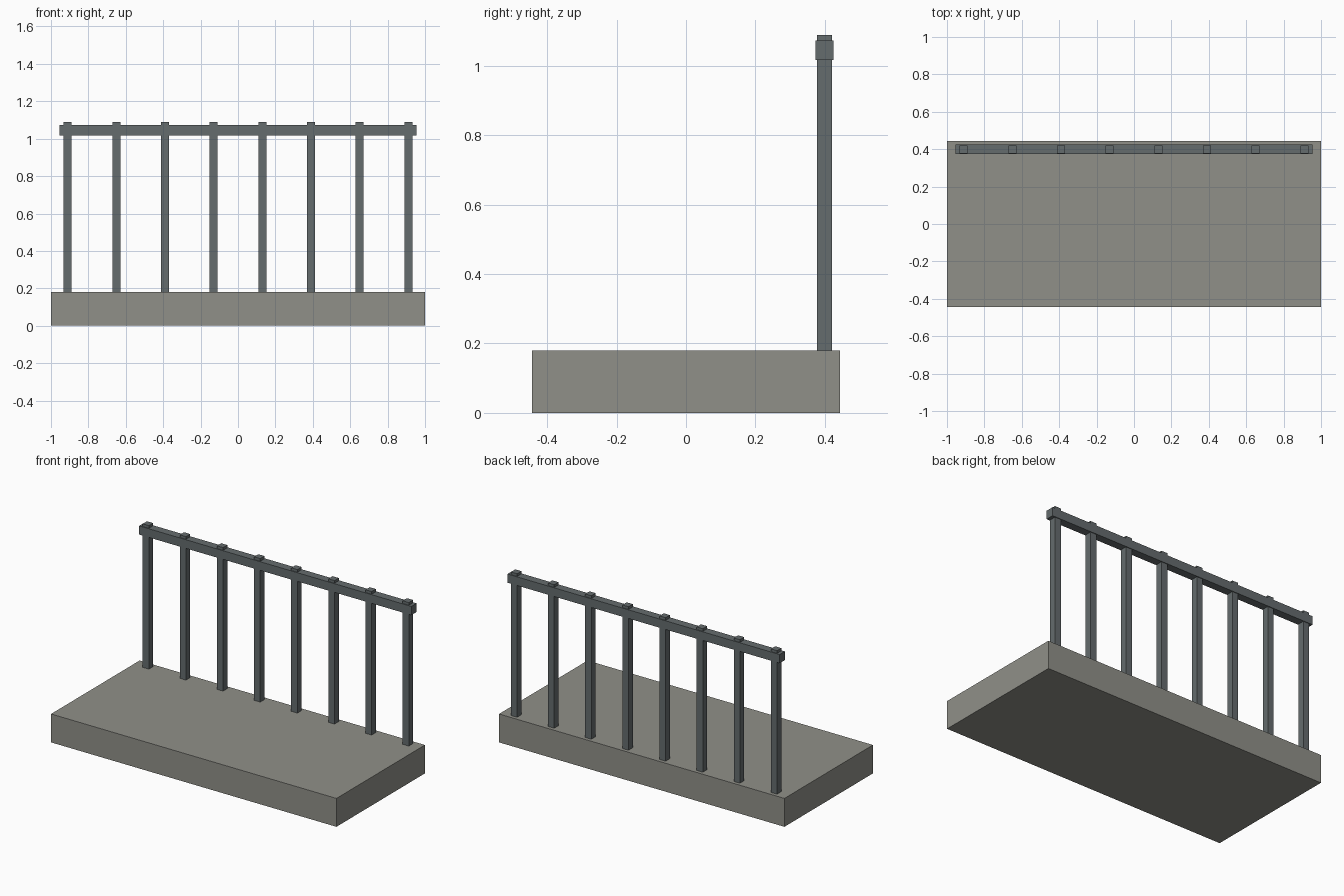
import bpy

if "Cube" in bpy.data.objects:
    bpy.data.objects.remove(bpy.data.objects["Cube"])


def material(name, rgb):
    mat = bpy.data.materials.new(name)
    mat.diffuse_color = (*rgb, 1)
    mat.use_nodes = True
    mat.node_tree.nodes["Principled BSDF"].inputs["Base Color"].default_value = mat.diffuse_color
    return mat


def box(name, lo, hi, mat):
    """Axis-aligned box between two corners."""
    centre = [(a + b) / 2 for a, b in zip(lo, hi)]
    bpy.ops.mesh.primitive_cube_add(size=1, location=centre)
    obj = bpy.context.object
    obj.name = name
    obj.scale = [b - a for a, b in zip(lo, hi)]
    bpy.ops.object.transform_apply(location=False, rotation=False, scale=True)
    obj.data.materials.append(mat)
    return obj


stone = material("stone", (0.28, 0.28, 0.25))
iron = material("iron", (0.13, 0.15, 0.155))

SLAB_TOP = 0.18
RAIL_Y = 0.399
POST_COUNT = 8
POST_END = 0.911      # x of the outermost posts
POST_HALF = 0.0215

# Balcony floor
box("floor_slab", (-1, -0.443, 0), (1, 0.443, SLAB_TOP), stone)

# Evenly spaced square posts, poking just above the rail
for i in range(POST_COUNT):
    x = -POST_END + 2 * POST_END * i / (POST_COUNT - 1)
    box(f"post_{i + 1}",
        (x - POST_HALF, RAIL_Y - POST_HALF, SLAB_TOP),
        (x + POST_HALF, RAIL_Y + POST_HALF, 1.089), iron)

# Top rail, slightly thicker than the posts
box("top_rail", (-0.954, RAIL_Y - 0.026, 1.017), (0.954, RAIL_Y + 0.026, 1.072), iron)
